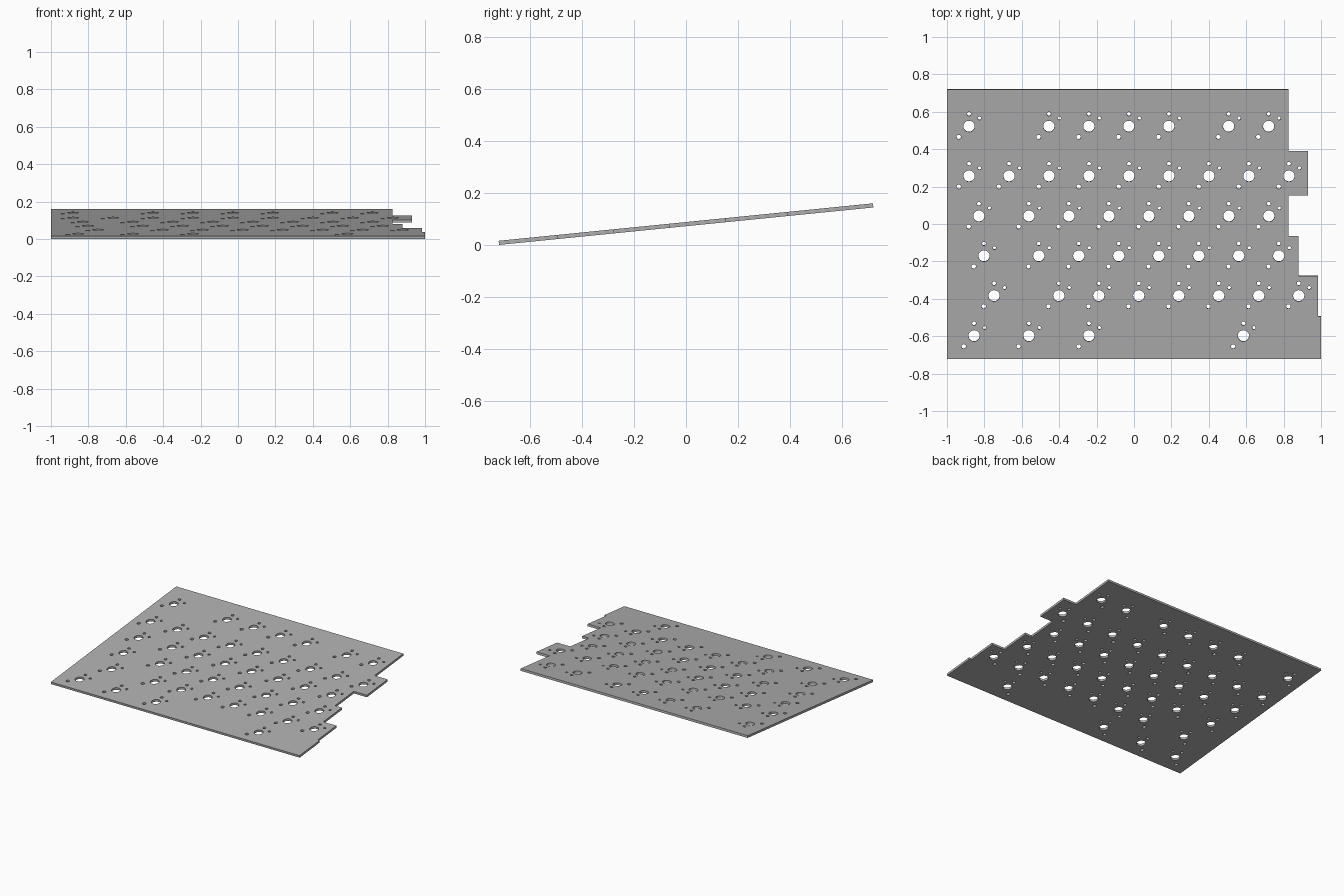
import bpy, bmesh, math
from mathutils import Vector

cube = bpy.data.objects.get("Cube")
if cube:
    bpy.data.objects.remove(cube, do_unlink=True)

THICKNESS = 0.016
TILT = math.atan(0.1)
STRETCH = 1 / math.cos(TILT)      # plan depth to depth along the sloping plate
PITCH = 0.2138                    # spacing between switch positions

# Stepped plate outline, seen in plan
OUTLINE = [(-1, -.72), (1, -.72), (1, -.493), (.985, -.493), (.985, -.277),
           (.88, -.277), (.88, -.064), (.825, -.064), (.825, .152), (.93, .152),
           (.93, .39), (.825, .39), (.825, .72), (-1, .72)]

# Rows of switch positions: y, then (first x, count) runs at regular pitch
ROWS = [
    (.523, [(-.882, 1), (-.455, 4), (.506, 2)]),
    (.257, [(-.882, 9)]),
    (.043, [(-.829, 1), (-.562, 7)]),
    (-.17, [(-.802, 1), (-.509, 7)]),
    (-.383, [(-.748, 1), (-.402, 7)]),
    (-.597, [(-.855, 1), (-.562, 1), (-.241, 1), (.585, 1)]),
]

# Holes at each position: dx, dy, radius, sides
HOLES = [(0, 0, .03, 32), (0, .066, .0105, 16),
         (.056, .043, .009, 16), (-.055, -.057, .012, 16)]

bm = bmesh.new()


def add_loop(points):
    """Closed loop of edges in the plate plane."""
    verts = [bm.verts.new((x, y, 0)) for x, y in points]
    for a, b in zip(verts, verts[1:] + verts[:1]):
        bm.edges.new((a, b))


def add_circle(cx, cy, radius, sides):
    angles = [math.tau * i / sides for i in range(sides)]
    add_loop([(cx + radius * math.cos(a), cy + radius * math.sin(a)) for a in angles])


# Outline and holes
add_loop([(x, y * STRETCH) for x, y in OUTLINE])
for row_y, runs in ROWS:
    for start, count in runs:
        for i in range(count):
            for dx, dy, radius, sides in HOLES:
                add_circle(start + i * PITCH + dx, (row_y + dy) * STRETCH, radius, sides)

# Fill the area between the outline and the holes
bmesh.ops.triangle_fill(bm, use_beauty=True, edges=bm.edges[:], normal=Vector((0, 0, 1)))
bm.normal_update()
bmesh.ops.reverse_faces(bm, faces=[f for f in bm.faces if f.normal.z < 0])

mesh = bpy.data.meshes.new("switch_plate")
bm.to_mesh(mesh)
bm.free()
plate = bpy.data.objects.new("switch_plate", mesh)
bpy.context.collection.objects.link(plate)

# Plain grey material
grey = bpy.data.materials.new("plate_grey")
grey.use_nodes = True
colour = (0.43, 0.43, 0.43, 1)
grey.diffuse_color = colour
grey.node_tree.nodes["Principled BSDF"].inputs["Base Color"].default_value = colour
mesh.materials.append(grey)

# Thickness, slope and smooth hole walls
solid = plate.modifiers.new("thickness", "SOLIDIFY")
solid.thickness = THICKNESS
solid.offset = 0
plate.rotation_euler.x = TILT
plate.location.z = .08
bpy.ops.object.select_all(action="DESELECT")
plate.select_set(True)
bpy.context.view_layer.objects.active = plate
bpy.ops.object.modifier_apply(modifier=solid.name)
bpy.ops.object.shade_smooth_by_angle(angle=math.radians(30))
